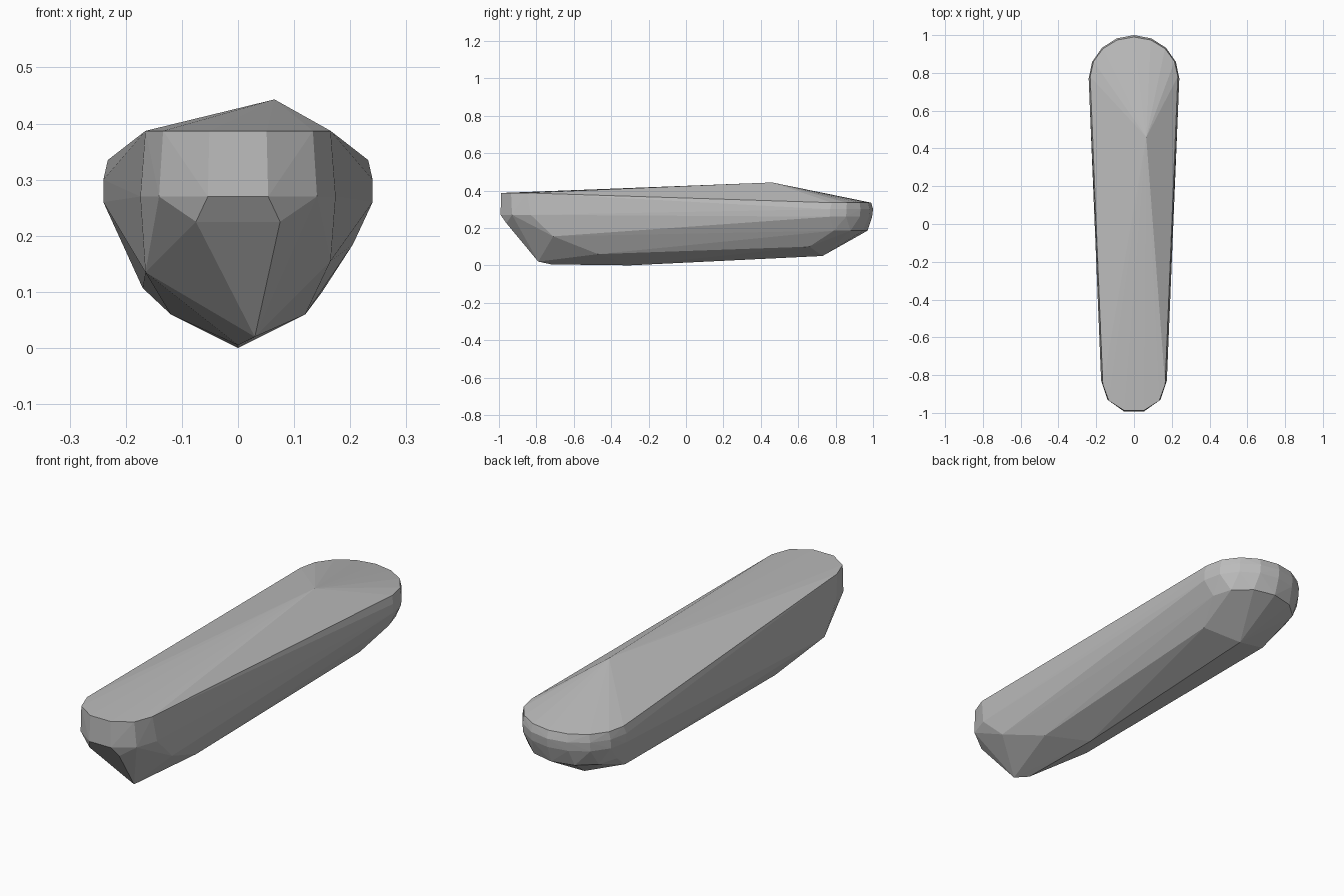
import bpy
import bmesh
from math import sin, cos, pi

default_cube = bpy.data.objects.get("Cube")
if default_cube:
    bpy.data.objects.remove(default_cube, do_unlink=True)


def make_material(name, colour):
    material = bpy.data.materials.new(name)
    material.use_nodes = True
    material.diffuse_color = colour
    shader = next(n for n in material.node_tree.nodes if n.type == "BSDF_PRINCIPLED")
    shader.inputs["Base Color"].default_value = colour
    return material


def end_arc(half_width, centre_y, depth, height, count):
    """Half-ellipse of points; a negative depth faces the front."""
    angles = [-pi / 2 + pi * i / (count - 1) for i in range(count)]
    return [(half_width * sin(a), centre_y + depth * cos(a), height) for a in angles]


def mirrored(x, y, z):
    return [(x, y, z), (-x, y, z)]


# Narrow front end: upper rim, middle band and lower chin
points = end_arc(0.165, -0.85, -0.145, 0.387, 6)
points += end_arc(0.174, -0.83, -0.17, 0.27, 6)
points += mirrored(0.075, -0.96, 0.225)
points += [(0.165, -0.71, 0.155), (-0.165, -0.76, 0.135)]

# Wide rounded rear end: stacked rings
points += end_arc(0.232, 0.78, 0.21, 0.335, 9)
points += end_arc(0.24, 0.77, 0.23, 0.3, 9)
points += end_arc(0.24, 0.77, 0.225, 0.26, 9)
points += end_arc(0.205, 0.79, 0.18, 0.185, 7)

# Off-centre peak on the top
points.append((0.065, 0.46, 0.443))

# Keel line and the uneven lower edges
points += [(0.03, -0.79, 0.02), (0, -0.72, 0.005), (0, -0.3, 0), (0, 0.73, 0.05)]
points += mirrored(0.12, -0.47, 0.06)
points += [(0.15, 0.66, 0.1), (-0.17, 0.68, 0.107)]

# Wrap the guide points in one faceted convex body
bm = bmesh.new()
for point in points:
    bm.verts.new(point)
hull = bmesh.ops.convex_hull(bm, input=bm.verts[:], use_existing_faces=False)
loose = {g for g in hull["geom_interior"] + hull["geom_unused"]
         if isinstance(g, bmesh.types.BMVert)}
bmesh.ops.delete(bm, geom=list(loose), context="VERTS")
bmesh.ops.recalc_face_normals(bm, faces=bm.faces[:])

mesh = bpy.data.meshes.new("faceted_body")
bm.to_mesh(mesh)
bm.free()
mesh.materials.append(make_material("plain grey", (0.5, 0.5, 0.5, 1)))
body = bpy.data.objects.new("faceted_body", mesh)
bpy.context.collection.objects.link(body)
